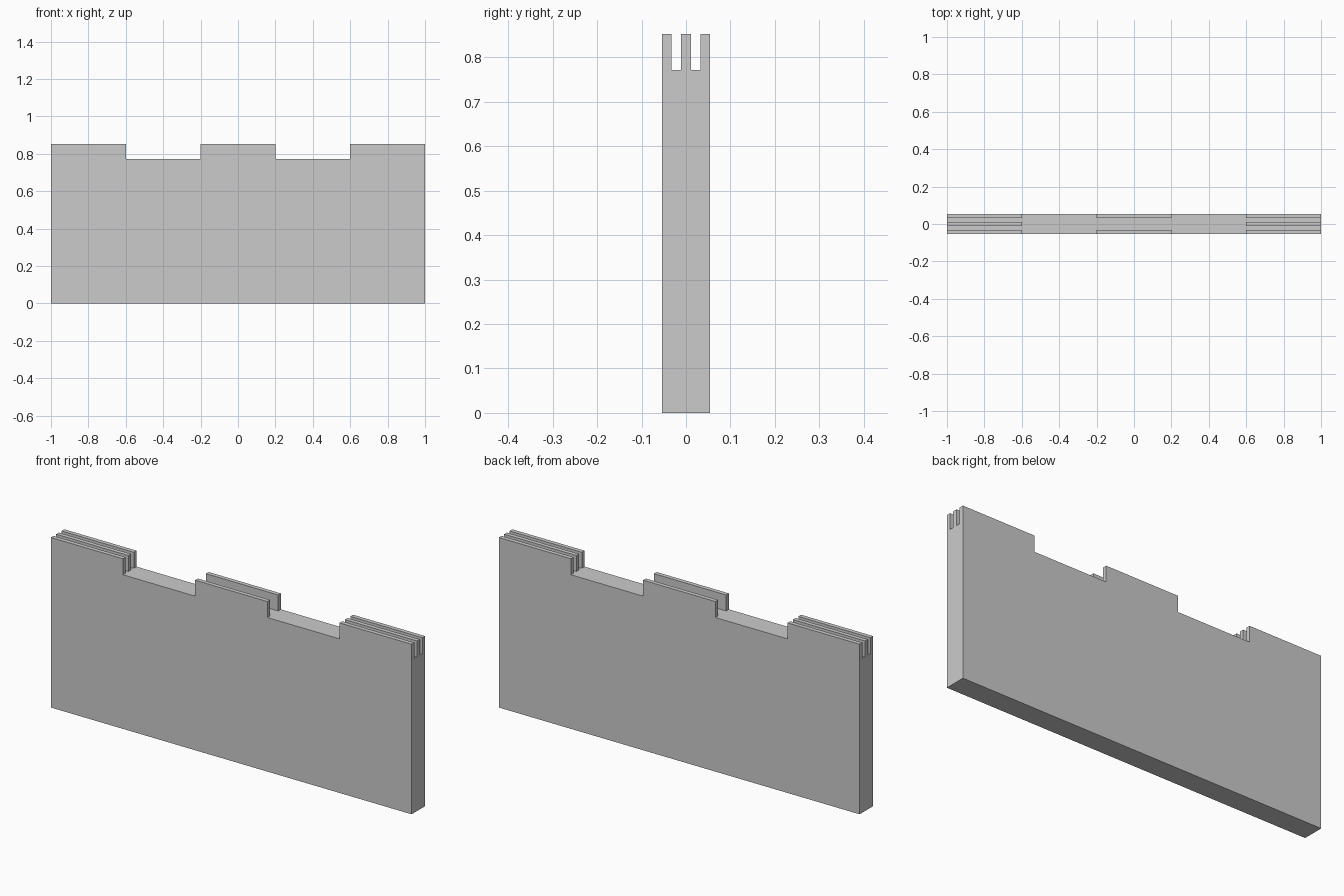
import bpy, bmesh, math
from mathutils import Vector

if "Cube" in bpy.data.objects:
    bpy.data.objects.remove(bpy.data.objects["Cube"])

LENGTH, DEPTH = 2.0, 0.107
FLOOR, TOP = 0.772, 0.852
N = 5  # five equal divisions along the length and through the thickness


def raise_faces(bm, faces, height, keep):
    """Extrude faces straight up and return the new top faces."""
    res = bmesh.ops.extrude_face_region(bm, geom=faces, use_keep_orig=keep)
    verts = [g for g in res["geom"] if isinstance(g, bmesh.types.BMVert)]
    bmesh.ops.translate(bm, verts=verts, vec=Vector((0, 0, height)))
    return [g for g in res["geom"] if isinstance(g, bmesh.types.BMFace)]


def is_tooth(face):
    c = face.calc_center_median()
    col = int((c.x / LENGTH + 0.5) * N)
    row = int((c.y / DEPTH + 0.5) * N)
    # ends carry three ridges, the middle only the front and back ones
    return (col in (0, 4) and row in (0, 2, 4)) or (col == 2 and row in (0, 4))


bm = bmesh.new()

# Panel body from a 5 x 5 footprint
bmesh.ops.create_grid(bm, x_segments=N, y_segments=N, size=0.5)
bmesh.ops.scale(bm, verts=bm.verts, vec=Vector((LENGTH, DEPTH, 1)))
top = raise_faces(bm, bm.faces[:], FLOOR, True)

# Ridges along the top edge
raise_faces(bm, [f for f in top if is_tooth(f)], TOP - FLOOR, False)

# Merge coplanar faces into clean flat sides
bmesh.ops.recalc_face_normals(bm, faces=bm.faces)
bmesh.ops.dissolve_limit(bm, angle_limit=math.radians(1),
                         verts=bm.verts, edges=bm.edges)

mesh = bpy.data.meshes.new("notched_panel")
bm.to_mesh(mesh)
bm.free()
panel = bpy.data.objects.new("notched_panel", mesh)
bpy.context.collection.objects.link(panel)
